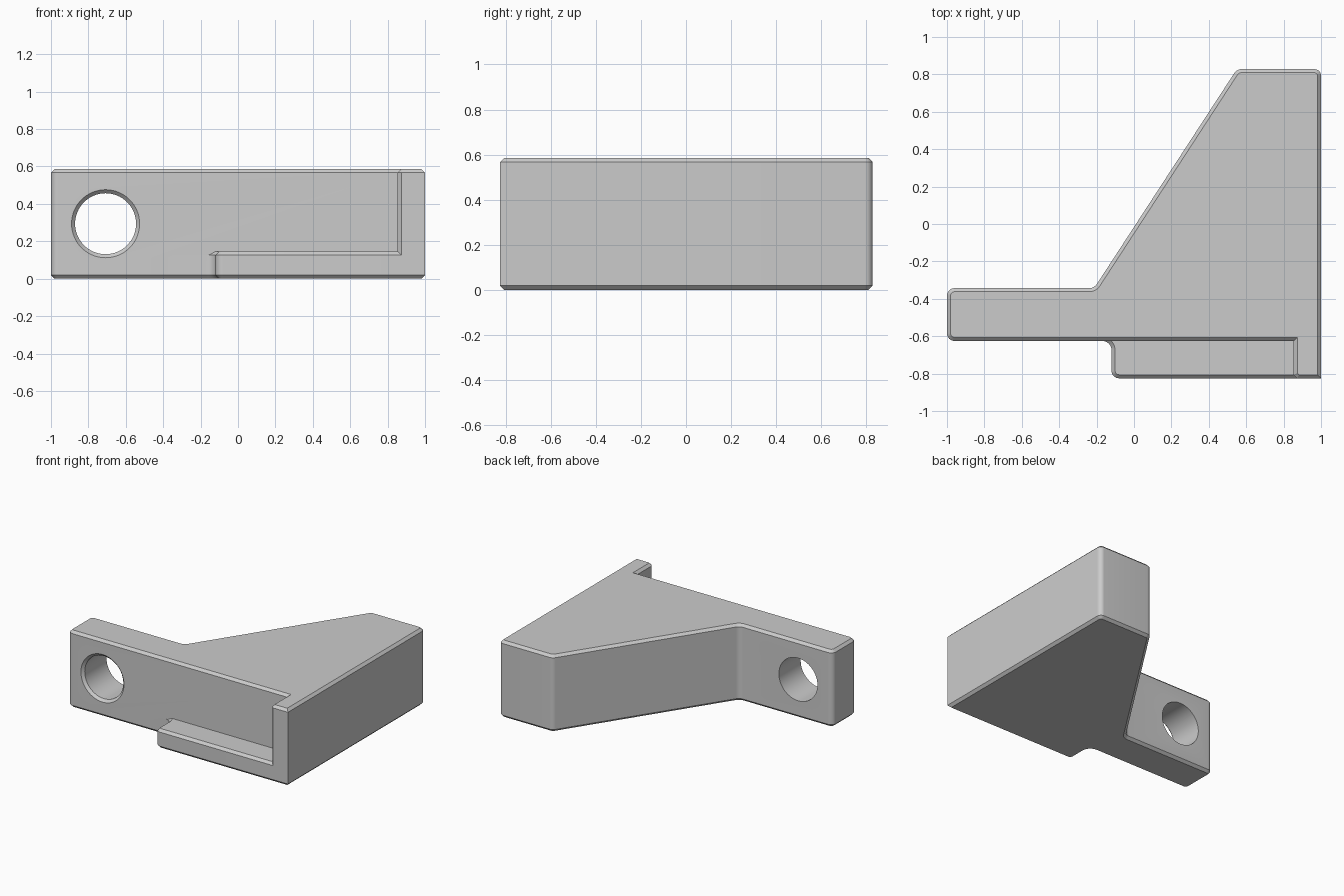
import bpy, bmesh, math
from mathutils import Vector

HEIGHT = 0.586
LIP_HEIGHT = 0.145
CHAMFER = 0.019
FRONT, WALL_FRONT, BACK = -0.825, -0.625, 0.828
GREY = (0.6, 0.6, 0.6, 1)

if "Cube" in bpy.data.objects:
    bpy.data.objects.remove(bpy.data.objects["Cube"])

grey = bpy.data.materials.new("light grey")
grey.use_nodes = True
grey.diffuse_color = GREY
grey.node_tree.nodes["Principled BSDF"].inputs["Base Color"].default_value = GREY


def round_corners(corners, steps=8):
    """Turn (x, y, radius) corners into an outline with tangent arcs."""
    outline = []
    for i, (x, y, r) in enumerate(corners):
        p = Vector((x, y))
        if r == 0:
            outline.append(p)
            continue
        a = (Vector(corners[i - 1][:2]) - p).normalized()
        b = (Vector(corners[(i + 1) % len(corners)][:2]) - p).normalized()
        half = a.angle(b) / 2
        centre = p + (a + b).normalized() * r / math.sin(half)
        start = (p + a * r / math.tan(half) - centre).normalized()
        end = (p + b * r / math.tan(half) - centre).normalized()
        for k in range(steps + 1):
            outline.append(centre + start.slerp(end, k / steps).normalized() * r)
    return outline


def inset(outline, d):
    """Move a counter-clockwise outline inwards by d."""
    result = []
    for i, p in enumerate(outline):
        u = (p - outline[i - 1]).normalized()
        v = (outline[(i + 1) % len(outline)] - p).normalized()
        n1, n2 = Vector((-u.y, u.x)), Vector((-v.y, v.x))
        result.append(p + (n1 + n2) * d / (1 + n1.dot(n2)))
    return result


def loft(name, rings):
    """Join equal rings of points into a closed solid."""
    bm = bmesh.new()
    loops = [[bm.verts.new(p) for p in ring] for ring in rings]
    n = len(loops[0])
    for low, high in zip(loops, loops[1:]):
        for i in range(n):
            j = (i + 1) % n
            bm.faces.new((low[i], low[j], high[j], high[i]))
    bm.faces.new(loops[0][::-1])
    bm.faces.new(loops[-1])
    bmesh.ops.recalc_face_normals(bm, faces=bm.faces)
    mesh = bpy.data.meshes.new(name)
    bm.to_mesh(mesh)
    bm.free()
    mesh.materials.append(grey)
    obj = bpy.data.objects.new(name, mesh)
    bpy.context.collection.objects.link(obj)
    return obj


def chamfered_slab(name, corners, top):
    outer = round_corners(corners)
    inner = inset(outer, CHAMFER)
    layers = ((inner, 0), (outer, CHAMFER), (outer, top - CHAMFER), (inner, top))
    return loft(name, [[(p.x, p.y, z) for p in ring] for ring, z in layers])


def combine(target, other, operation):
    mod = target.modifiers.new(operation.lower(), "BOOLEAN")
    mod.operation, mod.solver, mod.object = operation, "EXACT", other
    bpy.context.view_layer.objects.active = target
    bpy.ops.object.modifier_apply(modifier=mod.name)
    bpy.data.objects.remove(other)


# Main wedge with the arm and the end wall
bracket = chamfered_slab("bracket_body", [
    (-1, WALL_FRONT, 0.04), (0.854, WALL_FRONT, 0),
    (0.854, FRONT + CHAMFER, 0), (0.854 + CHAMFER, FRONT, 0),
    (1, FRONT, 0), (1, BACK, 0.035), (0.55, BACK, 0.045),
    (-0.213, -0.343, 0.05), (-1, -0.343, 0.04)], HEIGHT)

# Low front ledge, with a fillet into the front face
ledge = chamfered_slab("front_ledge", [
    (-0.4, WALL_FRONT, 0), (-0.12, WALL_FRONT, 0.05), (-0.12, FRONT, 0.04),
    (0.95, FRONT, 0), (0.95, -0.5, 0), (-0.4, -0.5, 0)], LIP_HEIGHT)
combine(bracket, ledge, "UNION")

# Through hole in the arm, countersunk at the front
R = 0.163
hole_profile = [(WALL_FRONT - 0.02, R + 0.02 + CHAMFER), (WALL_FRONT + CHAMFER, R), (-0.25, R)]
angles = [math.tau * k / 64 for k in range(64)]
hole = loft("hole_cutter", [
    [(-0.708 + r * math.cos(a), y, 0.294 + r * math.sin(a)) for a in angles]
    for y, r in hole_profile])
combine(bracket, hole, "DIFFERENCE")

# Smooth arcs, crisp chamfers
bpy.ops.object.select_all(action="DESELECT")
bracket.select_set(True)
bpy.context.view_layer.objects.active = bracket
bpy.ops.object.shade_smooth_by_angle(angle=math.radians(30))
